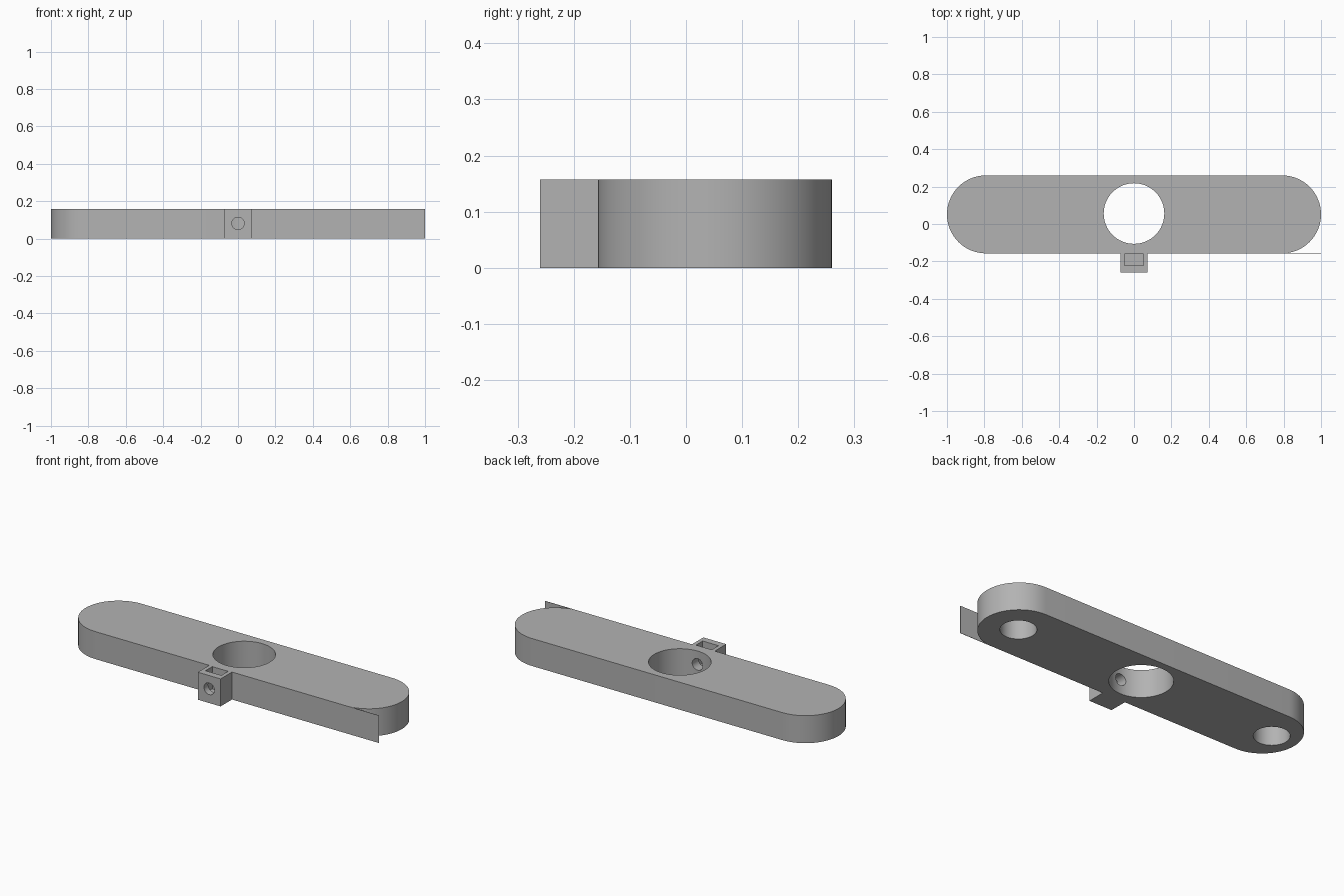
import bpy, bmesh, math
from mathutils import Matrix, Vector

old = bpy.data.objects.get("Cube")
if old:
    bpy.data.objects.remove(old, do_unlink=True)

H = 0.157                    # height of the whole plate
FRONT, BACK = -0.157, 0.26   # long edges of the bar
MID = (FRONT + BACK) / 2
R = (BACK - FRONT) / 2       # radius of the rounded ends
BORE_Y = 0.056

grey = bpy.data.materials.new("plain grey")
grey.use_nodes = True
colour = (0.45, 0.45, 0.45, 1)
grey.diffuse_color = colour
grey.node_tree.nodes["Principled BSDF"].inputs["Base Color"].default_value = colour


def finish(bm, name):
    bmesh.ops.recalc_face_normals(bm, faces=bm.faces)
    mesh = bpy.data.meshes.new(name)
    bm.to_mesh(mesh)
    bm.free()
    mesh.materials.append(grey)
    ob = bpy.data.objects.new(name, mesh)
    bpy.context.collection.objects.link(ob)
    return ob


def box(name, lo, hi):
    lo, hi = Vector(lo), Vector(hi)
    bm = bmesh.new()
    bmesh.ops.create_cube(bm, size=1, matrix=Matrix.Translation((lo + hi) / 2)
                          @ Matrix.Diagonal((*(hi - lo), 1)))
    return finish(bm, name)


def cylinder(name, radius, depth, centre, along_y=False, sides=64):
    bm = bmesh.new()
    turn = Matrix.Rotation(math.pi / 2 if along_y else 0, 4, "X")
    bmesh.ops.create_cone(bm, cap_ends=True, segments=sides, radius1=radius,
                          radius2=radius, depth=depth,
                          matrix=Matrix.Translation(centre) @ turn)
    return finish(bm, name)


def combine(target, tool, operation):
    mod = target.modifiers.new(operation, "BOOLEAN")
    mod.operation, mod.object, mod.solver = operation, tool, "EXACT"
    bpy.context.view_layer.objects.active = target
    bpy.ops.object.modifier_apply(modifier=mod.name)
    bpy.data.objects.remove(tool, do_unlink=True)


# Bar with fully rounded ends
bm = bmesh.new()
steps = 32
outline = []
for side in (1, -1):
    for i in range(steps + 1):
        a = -math.pi / 2 + math.pi * i / steps
        outline.append(bm.verts.new((side * (1 - R + R * math.cos(a)),
                                     MID + side * R * math.sin(a), 0)))
base = bm.faces.new(outline)
top = bmesh.ops.extrude_face_region(bm, geom=[base])["geom"]
bmesh.ops.translate(bm, vec=(0, 0, H),
                    verts=[g for g in top if isinstance(g, bmesh.types.BMVert)])
bar = finish(bm, "bar")

# Clamp block on the front edge
combine(bar, box("clamp_block", (-0.072, -0.26, 0), (0.072, FRONT + 0.02, H)), "UNION")

# Centre bore, blind holes underneath, nut pocket and screw hole
combine(bar, cylinder("bore", 0.162, 1, (0, BORE_Y, 0)), "DIFFERENCE")
for x in (-0.85, 0.8):
    combine(bar, cylinder("blind_hole", 0.0925, 0.3, (x, BORE_Y, 0.003)), "DIFFERENCE")
combine(bar, box("nut_pocket", (-0.05, -0.222, 0.03), (0.05, -0.161, 0.3)), "DIFFERENCE")
combine(bar, cylinder("screw_hole", 0.033, 0.35, (0, -0.145, 0.081), True, 32), "DIFFERENCE")

# Thin fin carrying the front face on to the left end
fin = box("front_fin", (1 - R, FRONT, 0), (1, FRONT + 0.002, H))

bpy.ops.object.select_all(action="DESELECT")
bar.select_set(True)
bpy.context.view_layer.objects.active = bar
bpy.ops.object.shade_smooth_by_angle(angle=math.radians(30))
